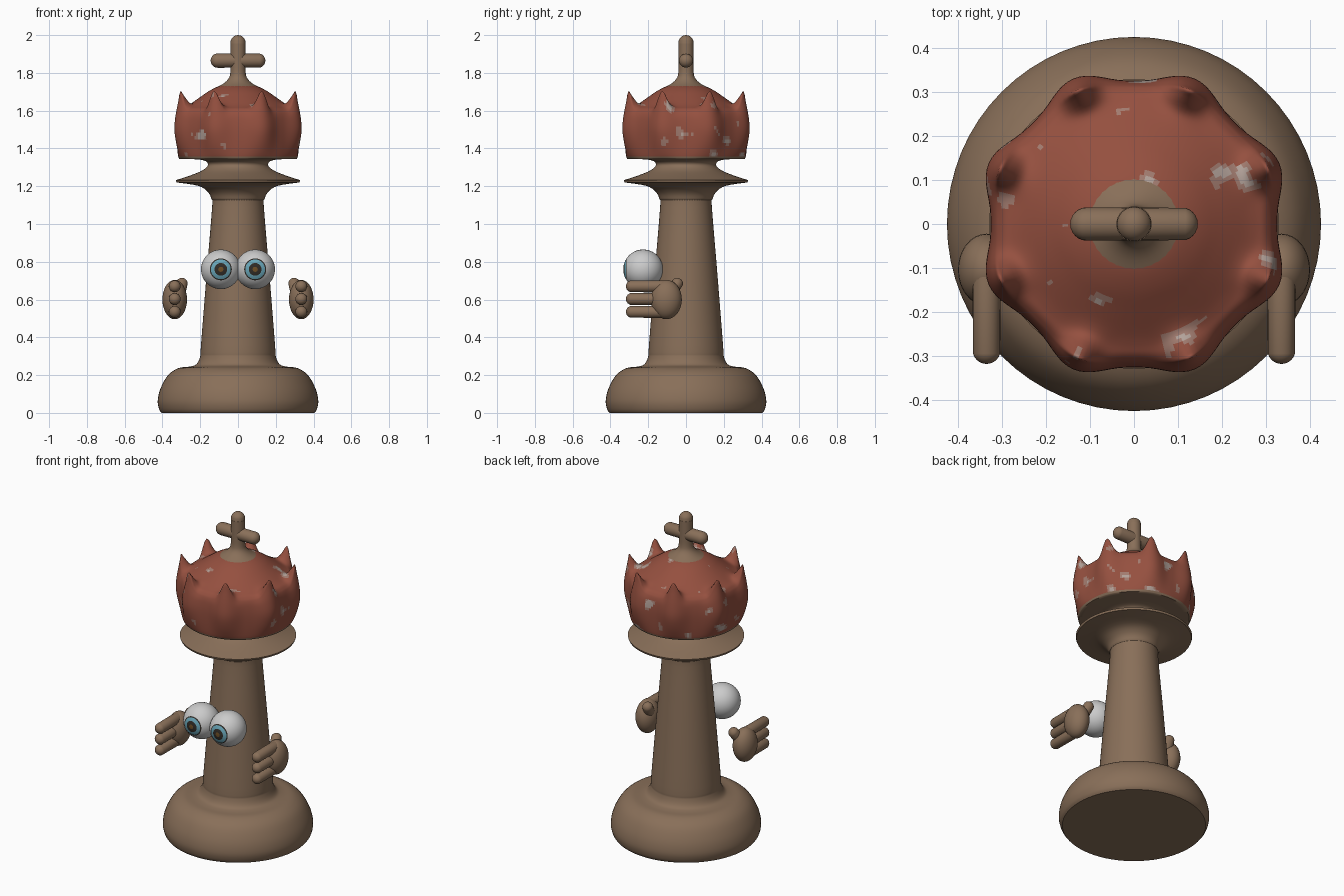
import bpy, bmesh, math
from mathutils import Vector, noise

if "Cube" in bpy.data.objects:
    bpy.data.objects.remove(bpy.data.objects["Cube"])


def material(name, rgb):
    m = bpy.data.materials.new(name)
    m.diffuse_color = (*rgb, 1)
    m.use_nodes = True
    m.node_tree.nodes["Principled BSDF"].inputs["Base Color"].default_value = m.diffuse_color
    return m


WOOD = material("wood", (0.25, 0.16, 0.10))
RED = material("red_paint", (0.30, 0.08, 0.05))
WORN = material("worn_paint", (0.36, 0.20, 0.16))
CHIP = material("chipped_paint", (0.45, 0.36, 0.32))
WHITE = material("eye_white", (0.8, 0.8, 0.8))
BLUE = material("iris_blue", (0.14, 0.38, 0.48))
DARK = material("pupil_dark", (0.03, 0.025, 0.02))
AMBER = material("pupil_amber", (0.16, 0.08, 0.02))


def finish(bm, name, mats, angle=40):
    bmesh.ops.recalc_face_normals(bm, faces=bm.faces)
    me = bpy.data.meshes.new(name)
    bm.to_mesh(me)
    bm.free()
    for m in mats:
        me.materials.append(m)
    ob = bpy.data.objects.new(name, me)
    bpy.context.collection.objects.link(ob)
    bpy.ops.object.select_all(action='DESELECT')
    ob.select_set(True)
    bpy.context.view_layer.objects.active = ob
    bpy.ops.object.shade_smooth_by_angle(angle=math.radians(angle))
    return ob


def spline(rows, n):
    """Smooth curve through the rows; a repeated row makes a corner."""
    out = []
    for i in range(len(rows) - 1):
        a, b, c, d = (rows[max(0, min(len(rows) - 1, i + k))] for k in (-1, 0, 1, 2))
        if b == c:
            continue
        for s in range(n):
            t = s / n
            out.append([0.5 * (2 * q + (r - p) * t + (2 * p - 5 * q + 4 * r - w) * t * t
                               + (3 * q - p - 3 * r + w) * t ** 3)
                        for p, q, r, w in zip(a, b, c, d)])
    return out + [list(rows[-1])]


def lathe(rows, seg, n):
    """Row: radius, z, and optionally lobe depth, spike height, spike sharpness."""
    bm = bmesh.new()
    rings = []
    for row in spline(rows, n):
        r, z, dr, dz, p = (list(row) + [0, 0, 1])[:5] if len(row) == 2 else row
        ring = []
        for k in range(seg):
            a = 2 * math.pi * k / seg
            lobe = 0.5 - 0.5 * math.cos(8 * a)
            rr = r + dr * lobe ** 1.3
            ring.append(bm.verts.new((rr * math.cos(a), rr * math.sin(a),
                                      z + dz * lobe ** max(p, 1))))
        rings.append(ring)
    for lo, hi in zip(rings, rings[1:]):
        for k in range(seg):
            j = (k + 1) % seg
            bm.faces.new((lo[k], lo[j], hi[j], hi[k]))
    bm.faces.new(rings[0])
    bm.faces.new(rings[-1])
    return bm


def capsule(bm, start, end, radius):
    start, end = Vector(start), Vector(end)
    axis = end - start
    turn = axis.to_track_quat('Z', 'Y')
    for v in bmesh.ops.create_uvsphere(bm, u_segments=24, v_segments=12, radius=radius)['verts']:
        if v.co.z > 1e-4:
            v.co.z += axis.length
        v.co = turn @ v.co + start


# Base, tapering shaft, collar and neck
body = [(0.405, 0), (0.405, 0), (0.418, 0.02), (0.425, 0.065), (0.41, 0.13), (0.37, 0.20),
        (0.315, 0.237), (0.255, 0.245), (0.22, 0.258), (0.20, 0.30), (0.196, 0.36),
        (0.165, 0.75), (0.137, 1.09), (0.14, 1.13), (0.16, 1.17), (0.21, 1.202), (0.325, 1.22),
        (0.325, 1.22), (0.329, 1.232), (0.329, 1.232), (0.25, 1.258), (0.19, 1.283),
        (0.16, 1.31), (0.17, 1.332), (0.21, 1.342), (0.27, 1.345)]
finish(lathe(body, 64, 4), "body", [WOOD])

# Eight-pointed crown with a domed top and worn paint
crown = [(0.20, 1.342, 0, 0, 1), (0.312, 1.345, 0, 0, 1), (0.312, 1.345, 0, 0, 1),
         (0.318, 1.365, 0.006, 0, 1), (0.324, 1.43, 0.022, 0, 1), (0.326, 1.50, 0.032, 0.0, 2),
         (0.322, 1.555, 0.030, 0.02, 3), (0.315, 1.585, 0.022, 0.075, 4),
         (0.306, 1.60, 0.023, 0.103, 5), (0.294, 1.612, 0.018, 0.07, 5),
         (0.275, 1.622, 0.005, 0.02, 4), (0.25, 1.637, 0, 0.004, 2), (0.20, 1.672, 0, 0, 1),
         (0.15, 1.706, 0, 0, 1), (0.10, 1.73, 0, 0, 1), (0.04, 1.745, 0, 0, 1)]
bm = lathe(crown, 160, 4)
for f in bm.faces:
    c = f.calc_center_median()
    spot = noise.noise(c * 13 + Vector((3.1, 7.7, 1.3)))
    if c.z < 1.36:
        f.material_index = 3
    elif spot > 0.55:
        f.material_index = 2
    elif spot > 0.43:
        f.material_index = 1
finish(bm, "crown", [RED, WORN, CHIP, WOOD], 60)

# Cross on the top
post = [(0.11, 1.725), (0.075, 1.745), (0.05, 1.77), (0.041, 1.80), (0.04, 1.86), (0.04, 1.955)]
bm = lathe(post, 32, 4)
capsule(bm, (0, 0, 1.85), (0, 0, 1.96), 0.04)
capsule(bm, (-0.107, 0, 1.865), (0.107, 0, 1.865), 0.038)
finish(bm, "top_cross", [WOOD], 50)

for side, s in (("left", -1), ("right", 1)):
    # Eye with iris and pupil rings facing forward
    bm = bmesh.new()
    bmesh.ops.create_uvsphere(bm, u_segments=32, v_segments=48, radius=0.105)
    for f in bm.faces:
        ang = math.degrees(f.calc_center_median().angle(Vector((0, 0, 1))))
        f.material_index = (3 if ang < 9 else 2 if ang < 18.7 else 1 if ang < 30
                            else 2 if ang < 33.7 else 0)
    for v in bm.verts:
        x, y, z = v.co
        v.co = (x + s * 0.091, -z - 0.227, y + 0.76)
    finish(bm, side + "_eye", [WHITE, BLUE, DARK, AMBER])

    # Floating hand: palm, three fingers and a thumb
    bm = bmesh.new()
    for v in bmesh.ops.create_uvsphere(bm, u_segments=32, v_segments=16, radius=1)['verts']:
        x, y, z = v.co
        v.co = (s * 0.335 + x * 0.065, -0.104 + y * 0.082, 0.60 + z * 0.104)
    for z in (0.535, 0.603, 0.670):
        capsule(bm, (s * 0.335, -0.11, z), (s * 0.335, -0.286, z), 0.032)
    capsule(bm, (s * 0.31, -0.085, 0.63), (s * 0.297, -0.047, 0.684), 0.031)
    finish(bm, side + "_hand", [WOOD])
